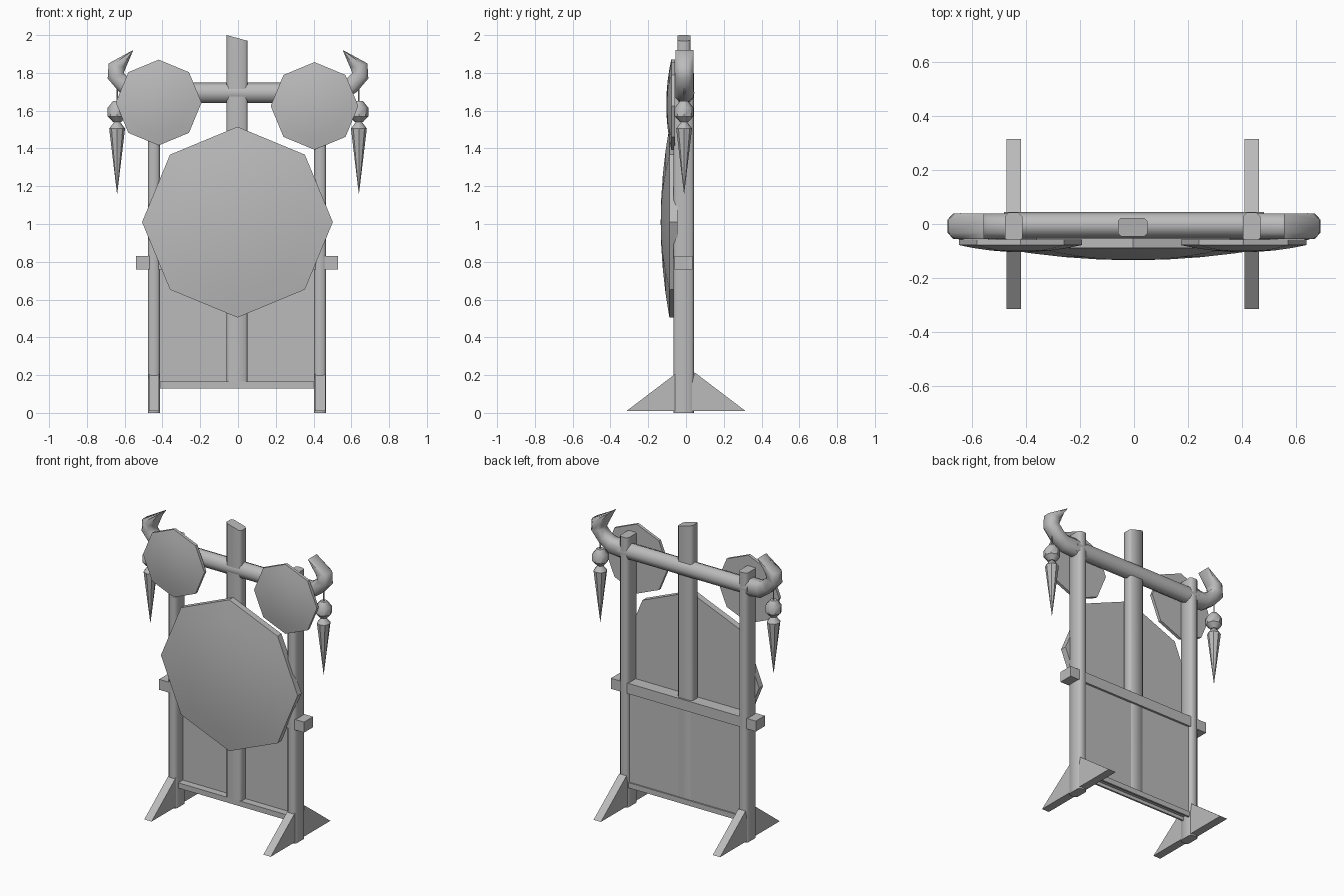
import bpy, bmesh, math
from mathutils import Vector

cube = bpy.data.objects.get("Cube")
if cube:
    bpy.data.objects.remove(cube, do_unlink=True)

GREY = (0.5, 0.5, 0.5, 1)
mat = bpy.data.materials.new("plain grey")
mat.use_nodes = True
mat.diffuse_color = GREY
bsdf = next(n for n in mat.node_tree.nodes if n.type == 'BSDF_PRINCIPLED')
bsdf.inputs["Base Color"].default_value = GREY


def finish(name, bm, angle=30):
    """Turn a bmesh into an object with sharp edges kept above the angle."""
    bmesh.ops.recalc_face_normals(bm, faces=bm.faces)
    mesh = bpy.data.meshes.new(name)
    bm.to_mesh(mesh)
    bm.free()
    mesh.materials.append(mat)
    ob = bpy.data.objects.new(name, mesh)
    bpy.context.collection.objects.link(ob)
    bpy.ops.object.select_all(action='DESELECT')
    ob.select_set(True)
    bpy.context.view_layer.objects.active = ob
    bpy.ops.object.shade_smooth_by_angle(angle=math.radians(angle))
    return ob


def box(name, x, y, z, chamfer=0, slant=0):
    """Box from ranges, with chamfered uprights and a top that drops to +x."""
    bm = bmesh.new()
    bmesh.ops.create_cube(bm, size=1)
    for v in bm.verts:
        v.co = Vector(r[0] + (c + 0.5) * (r[1] - r[0]) for c, r in zip(v.co, (x, y, z)))
    if chamfer:
        uprights = [e for e in bm.edges if abs(e.verts[0].co.z - e.verts[1].co.z) > 0.1]
        bmesh.ops.bevel(bm, geom=uprights, offset=chamfer, segments=1, affect='EDGES')
    for v in bm.verts:
        if v.co.z > z[1] - 0.001:
            v.co.z -= slant * (v.co.x - x[0]) / (x[1] - x[0])
    return finish(name, bm, 50)


def loft(name, rings, angle=50):
    """Skin equal-sized rings of points and cap both ends."""
    bm = bmesh.new()
    loops = [[bm.verts.new(p) for p in ring] for ring in rings]
    n = len(loops[0])
    for a, b in zip(loops, loops[1:]):
        for i in range(n):
            j = (i + 1) % n
            bm.faces.new((a[i], a[j], b[j], b[i]))
    bm.faces.new(loops[0])
    bm.faces.new(loops[-1])
    bmesh.ops.remove_doubles(bm, verts=bm.verts, dist=0.0005)
    return finish(name, bm, angle)


def circle(n):
    return [(math.cos(2 * math.pi * i / n), math.sin(2 * math.pi * i / n)) for i in range(n)]


def shield(name, cx, cz, radius, back, rim, front):
    """Eight-sided plate with a domed front."""
    profile = [(1, back), (1, rim)]
    for f in (0.75, 0.5, 0.25, 0.0002):
        profile.append((f, rim + (front - rim) * (1 - f ** 2)))
    return loft(name, [[(cx + c * r * radius, y, cz + s * r * radius) for c, s in circle(8)]
                       for r, y in profile], 40)


def spun(name, x, y, profile, sides=6):
    """Upright turned part from (radius, height) pairs."""
    return loft(name, [[(x + c * r, y + s * r, z) for c, s in circle(sides)]
                       for r, z in profile], 40)


# Uprights, panel and rails
box("centre_post", (-0.06, 0.05), (-0.046, 0.023), (0.165, 2.0), 0.012, 0.03)
box("back_panel", (-0.42, 0.41), (0.008, 0.021), (0.15, 0.8))
box("middle_rail", (-0.54, 0.53), (-0.06, 0.035), (0.76, 0.83))
box("bottom_rail_top", (-0.42, 0.41), (-0.04, 0.03), (0.152, 0.165))
for label, y in (("front", -0.04), ("back", 0.018)):
    box("bottom_rail_" + label, (-0.42, 0.41), (y, y + 0.012), (0.13, 0.16))

# Round top bar
loft("top_bar", [[(x, -0.004 + 0.049 * c, 1.695 + 0.055 * s) for c, s in circle(8)]
                 for x in (-0.48, 0.48)])

# Outer and inner edge of the curled horn, from the bar to the tip
HORN = [((0.45, 1.64), (0.45, 1.75)), ((0.56, 1.65), (0.54, 1.75)),
        ((0.63, 1.70), (0.57, 1.765)), ((0.69, 1.77), (0.605, 1.80)),
        ((0.685, 1.85), (0.595, 1.825)), ((0.555, 1.921), (0.555, 1.919))]
SECTION = [(-1, -0.5), (-0.5, -1), (0.5, -1), (1, -0.5), (1, 0.5), (0.5, 1), (-0.5, 1), (-1, 0.5)]

for side, sign in (("left", 1), ("right", -1)):
    cx = sign * 0.44 - 0.005
    box(side + "_post", (cx - 0.032, cx + 0.032), (-0.066, 0.042), (0, 1.8), 0.014)

    # Triangular feet at the front and back
    for end, d in (("front", -1), ("back", 1)):
        tri = [(0, 0.01), (0.315 * d, 0.01), (0.045 * d, 0.215)]
        loft(f"{side}_{end}_foot", [[(cx + w, y, z) for y, z in tri] for w in (-0.027, 0.027)])

    # Horn
    rings = []
    for outer, inner in HORN:
        o, i = Vector(outer), Vector(inner)
        mid, half = (o + i) / 2, (o - i) / 2
        rings.append([(sign * (mid.x + half.x * a), -0.008 + 0.047 * b, mid.y + half.y * a)
                      for a, b in SECTION])
    loft(side + "_horn", rings)

    # Hanging cord, bead and spike
    hx, hy = sign * 0.64, -0.01
    spun(side + "_cord", hx, hy, [(0.004, 1.50), (0.004, 1.75)])
    spun(side + "_bead", hx, hy, [(0.022, 1.54), (0.05, 1.57), (0.05, 1.615), (0.022, 1.65)], 8)
    spun(side + "_spike", hx, hy, [(0.0001, 1.155), (0.042, 1.505), (0.016, 1.54)], 8)

# Domed shields
shield("large_shield", -0.003, 1.01, 0.505, -0.046, -0.088, -0.134)
shield("right_small_shield", -0.42, 1.643, 0.227, -0.058, -0.078, -0.104)
shield("left_small_shield", 0.405, 1.625, 0.232, -0.058, -0.078, -0.104)
